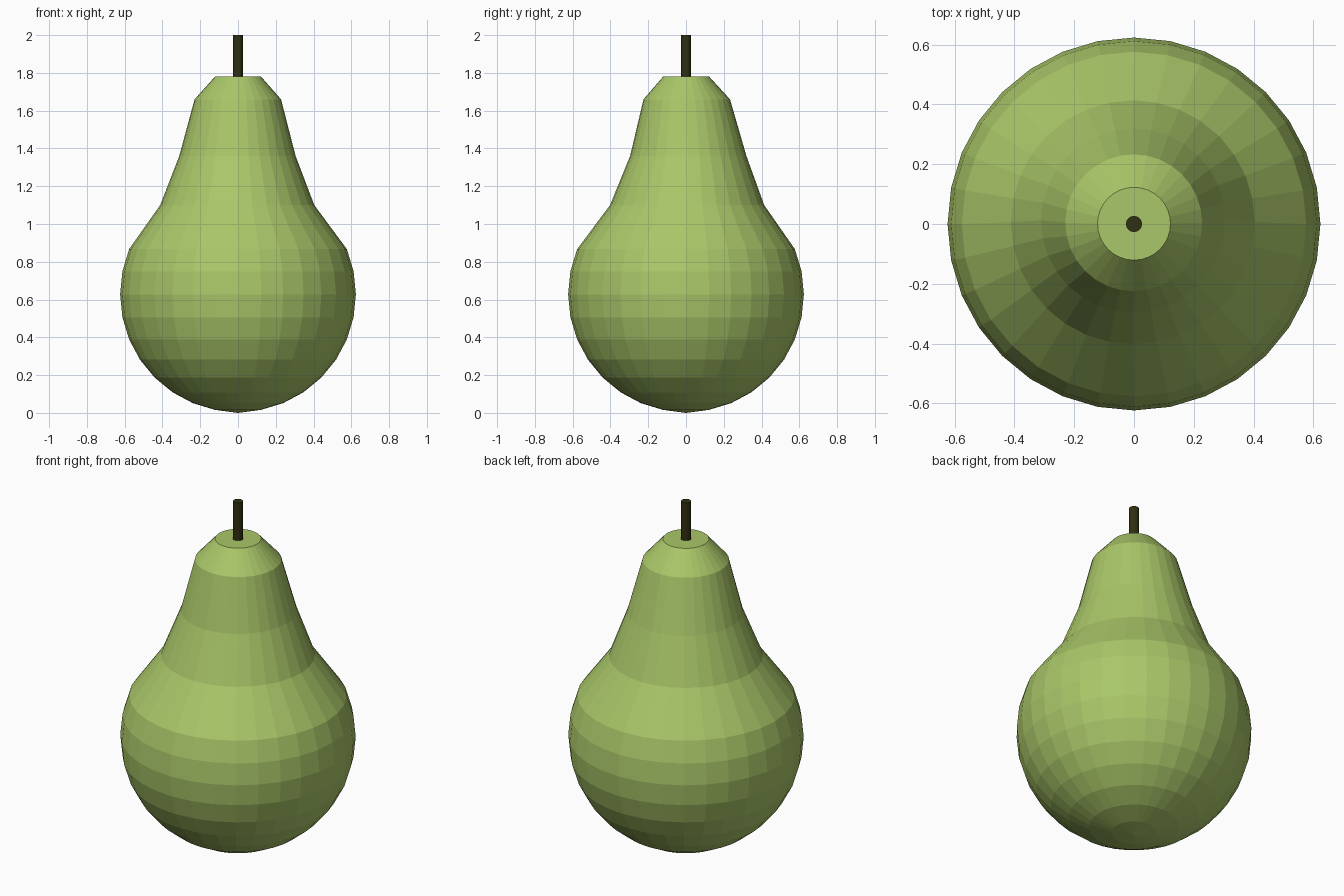
import bpy, bmesh, math

if "Cube" in bpy.data.objects:
    bpy.data.objects.remove(bpy.data.objects["Cube"])

SEG = 32


def material(name, rgb):
    m = bpy.data.materials.new(name)
    m.diffuse_color = (*rgb, 1)
    m.use_nodes = True
    m.node_tree.nodes["Principled BSDF"].inputs["Base Color"].default_value = m.diffuse_color
    return m


def lathe(name, rings, segments, mat):
    """Stack of rings (radius, z, centre x, centre y), capped at both ends."""
    bm = bmesh.new()
    loops = []
    for r, z, cx, cy in rings:
        loops.append([bm.verts.new((cx + r * math.cos(2 * math.pi * i / segments),
                                    cy + r * math.sin(2 * math.pi * i / segments), z))
                      for i in range(segments)])
    for a, b in zip(loops, loops[1:]):
        for i in range(segments):
            j = (i + 1) % segments
            bm.faces.new((a[i], a[j], b[j], b[i]))
    bm.faces.new(loops[0][::-1])
    bm.faces.new(loops[-1])
    me = bpy.data.meshes.new(name)
    bm.to_mesh(me)
    bm.free()
    me.materials.append(mat)
    ob = bpy.data.objects.new(name, me)
    bpy.context.collection.objects.link(ob)
    return ob


skin = material("pear green", (0.40, 0.57, 0.14))
bark = material("dark stem brown", (0.03, 0.028, 0.006))

# Fruit body: spherical belly below, drawn-out neck above
R, CZ = 0.624, 0.628
rings = []
for k in range(-7, 3):
    a = math.radians(11.25 * k)
    rings.append((R * math.cos(a), CZ + R * math.sin(a), 0, 0))
# Rounded underside tip
rings.insert(0, (0.002, 0.0, 0, 0))
# Neck, slightly uneven, ending in a flat top
rings += [(0.408, 1.10, -0.004, 0.006),
          (0.308, 1.36, -0.003, 0.012),
          (0.229, 1.66, -0.001, 0.004),
          (0.122, 1.78, 0, 0.001)]
lathe("pear_body", rings, SEG, skin)

# Stem
lathe("stem", [(0.027, 1.74, 0, 0), (0.027, 2.0, 0, 0)], 16, bark)
